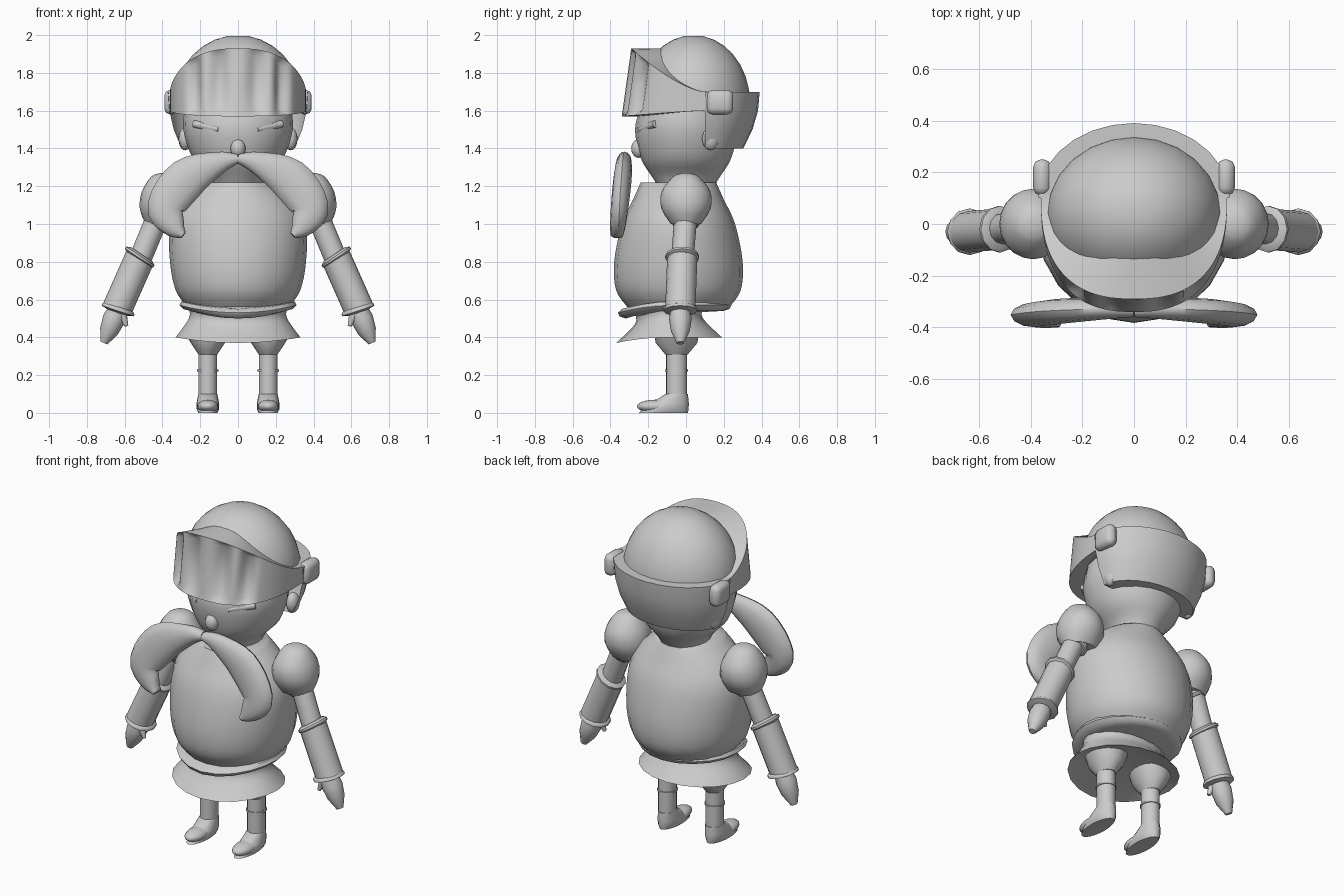
import bpy, bmesh
from math import sin, cos, pi, radians, copysign
from mathutils import Matrix, Vector
from mathutils.geometry import interpolate_bezier

old = bpy.data.objects.get("Cube")
if old:
    bpy.data.objects.remove(old)

color = (0.6, 0.6, 0.6, 1)
grey = bpy.data.materials.new("plain_grey")
grey.use_nodes = True
grey.diffuse_color = color
grey.node_tree.nodes["Principled BSDF"].inputs["Base Color"].default_value = color


def finish(name, bm, mirror):
    """Turn a bmesh into a shaded object, optionally mirrored left to right."""
    bmesh.ops.recalc_face_normals(bm, faces=bm.faces[:])
    mesh = bpy.data.meshes.new(name)
    bm.to_mesh(mesh)
    bm.free()
    mesh.materials.append(grey)
    part = bpy.data.objects.new(name, mesh)
    bpy.context.collection.objects.link(part)
    bpy.ops.object.select_all(action='DESELECT')
    part.select_set(True)
    bpy.context.view_layer.objects.active = part
    bpy.ops.object.shade_smooth_by_angle(angle=radians(50))
    if mirror:
        part.modifiers.new("Mirror", 'MIRROR')
    return part


def skin(name, rows, closed=True, mirror=False):
    """Bridge rows of points; closed rows make a capped tube."""
    bm = bmesh.new()
    grid = [[bm.verts.new(point) for point in row] for row in rows]
    for lower, upper in zip(grid, grid[1:]):
        count = len(lower)
        for i in range(count if closed else count - 1):
            j = (i + 1) % count
            bm.faces.new((lower[i], lower[j], upper[j], upper[i]))
    if closed:
        bm.faces.new(grid[0])
        bm.faces.new(grid[-1])
    return finish(name, bm, mirror)


def smooth(points, steps=5):
    """Resample a few control points along a smooth curve."""
    points = [Vector(p) for p in points]
    ends = [points[0]] + points + [points[-1]]
    slopes = [(after - before) / 6 for before, after in zip(ends, ends[2:])]
    result = [points[0]]
    for i in range(len(points) - 1):
        start, end = points[i], points[i + 1]
        result += interpolate_bezier(start, start + slopes[i], end - slopes[i + 1], end, steps)[1:]
    return result


def stack(name, rings, x=0, y=0, dip=0, lean=0, sides=20, mirror=False):
    """Level oval rings: (height, half width, half depth)."""
    rows = []
    for z, width, depth in rings:
        row = []
        for i in range(sides):
            turn = 2 * pi * i / sides
            front = max(0, -sin(turn))
            row.append((x + width * cos(turn),
                        y + lean * z + depth * sin(turn),
                        z - dip * front ** 2))
        rows.append(row)
    return skin(name, rows, mirror=mirror)


def tube(name, centers, radii, depths, sides=12):
    """Mirrored tube of oval sections square to its path."""
    rows = []
    last = len(centers) - 1
    for i, center in enumerate(centers):
        along = (centers[min(i + 1, last)] - centers[max(i - 1, 0)]).normalized()
        across = Vector((0, 1, 0)).cross(along).normalized()
        deep = along.cross(across)
        turns = [2 * pi * k / sides for k in range(sides)]
        rows.append([center + across * radii[i] * cos(t) + deep * depths[i] * sin(t)
                     for t in turns])
    return skin(name, rows, mirror=True)


def limb(name, start, end, radii):
    """Straight tube with evenly spaced radii."""
    start, end = Vector(start), Vector(end)
    centers = [start.lerp(end, i / (len(radii) - 1)) for i in range(len(radii))]
    return tube(name, centers, radii, radii)


def ball(name, center, size, mirror=False):
    bm = bmesh.new()
    place = Matrix.LocRotScale(Vector(center), None, Vector(size))
    bmesh.ops.create_uvsphere(bm, u_segments=16, v_segments=10, radius=1, matrix=place)
    return finish(name, bm, mirror)


# Torso armour, belt and skirt
stack("torso", smooth([(.56, .27, .27), (.65, .33, .33), (.8, .36, .34),
                       (1, .36, .3), (1.13, .29, .24), (1.22, .18, .2)]), y=-.04)
stack("belt", [(.54, .25, .26), (.55, .29, .29), (.57, .31, .3), (.59, .3, .28)],
      y=-.06, dip=.04)
stack("skirt", smooth([(.56, .26, .18), (.5, .26, .18), (.4, .33, .28)])
      + [Vector((.43, .22, .16))], y=-.09, dip=.03)

# Legs and boots
side = {"x": .16, "mirror": True}
stack("trouser_leg", [(.43, .12, .12), (.37, .09, .11), (.31, .05, .06)], y=-.05, **side)
stack("leg", [(z, .05, .055) for z in (.32, .2, .08)], y=-.05, **side)
stack("leg_cuff", [(z, .056, .06) for z in (.22, .23)], y=-.05, **side)
stack("boot", [(0, .05, .13), (.02, .06, .12), (.05, .06, .1), (.1, .05, .06)],
      y=-.12, lean=.7, **side)
ball("boot_toe", (.16, -.16, .035), (.056, .1, .035), mirror=True)

# Arms
stack("shoulder_pad", smooth([(1, .1, .08), (1.08, .13, .13), (1.17, .12, .13),
                              (1.25, .07, .07), (1.27, .02, .02)], 4), x=.39, mirror=True)
limb("shoulder_cuff", (.42, 0, 1.03), (.44, 0, 1), [.07, .08, .07])
limb("upper_arm", (.42, 0, 1.05), (.52, -.02, .81), [.06, .06, .06])
limb("elbow_cuff", (.51, -.02, .84), (.53, -.02, .81), [.07, .09, .09, .07])
limb("forearm_guard", (.52, -.02, .82), (.64, -.03, .55), [.08, .08, .08])
limb("wrist_cuff", (.63, -.03, .56), (.64, -.03, .53), [.08, .09, .09, .05])
limb("hand", (.63, -.03, .56), (.71, -.03, .37), [.05, .06, .05, .02])
limb("thumb", (.62, -.05, .54), (.59, -.06, .46), [.03, .02, .01])

# Head and face
stack("head", smooth([(1.16, .12, .12), (1.25, .15, .18), (1.35, .24, .24),
                      (1.5, .29, .27), (1.62, .28, .24)]))
ball("ear", (.28, .13, 1.45), (.035, .045, .06), mirror=True)
ball("nose", (0, -.25, 1.4), (.04, .04, .05))
limb("eyebrow", (.1, -.24, 1.5), (.23, -.16, 1.53), [.015, .02, .02])

# Moustache: a curled horn on each side, following the slope of the chest
horn = smooth([(0, 1.345, .025), (.1, 1.325, .06), (.27, 1.24, .11),
               (.38, 1.09, .1), (.34, .99, .065), (.29, .94, .02)])
tube("moustache", [Vector((x, z / 10 - .46, z)) for x, z, radius in horn],
     [radius for x, z, radius in horn],
     [.03 + radius / 6 for x, z, radius in horn])

# Helmet dome
stack("helmet_dome", [(1.64 + .36 * sin(a / 5), .34 * cos(a / 5), .3 * cos(a / 5))
                      for a in range(8)], y=.04, sides=24)


def boxy(value):
    """Square off a sine or cosine."""
    return copysign(abs(value) ** .8, value)


def visor_row(t, lip):
    """One line around the visor, from its top edge (t = 0) to its bottom edge (t = 1)."""
    row = []
    columns = 80
    for i in range(columns + 1):
        turn = (pi + .4) * i / columns - .2
        front = max(0, sin(turn))
        top = 1.7 + .23 * front ** 1.2
        bottom = 1.6 - .03 * front
        size = 1 - lip * (.3 + .7 * front)
        if 0 < t < 1 and abs(cos(turn)) < .75:
            size -= .04 * (1 - cos(15 * (turn - pi / 2)))
        row.append((.36 * size * boxy(cos(turn)),
                    .1 - (.39 + .05 * t) * size * boxy(sin(turn)),
                    top + (bottom - top) * t))
    return row


# Visor with pleated front; its roof runs back into the dome
edges = [visor_row(t, 0) for t in (0, .1, .5, .9, 1)]
skin("visor", [visor_row(0, .4)] + edges + [visor_row(1, .3)], closed=False)

# Neck guard around the back of the helmet
guard = []
for z, size in ((1.7, .7), (1.7, 1), (1.6, .97), (1.5, .87), (1.4, .7), (1.4, .4)):
    turns = [pi * i / 14 for i in range(15)]
    guard.append([(.37 * size ** .6 * cos(t), .1 + .29 * size * sin(t), z) for t in turns])
skin("neck_guard", guard, closed=False)

# Visor hinges
bm = bmesh.new()
bmesh.ops.create_cube(bm, matrix=Matrix.LocRotScale(
    Vector((.355, .18, 1.645)), None, Vector((.07, .14, .13))))
bmesh.ops.bevel(bm, geom=bm.edges[:], offset=.03, segments=2, affect='EDGES', profile=.5)
finish("hinge", bm, mirror=True)
